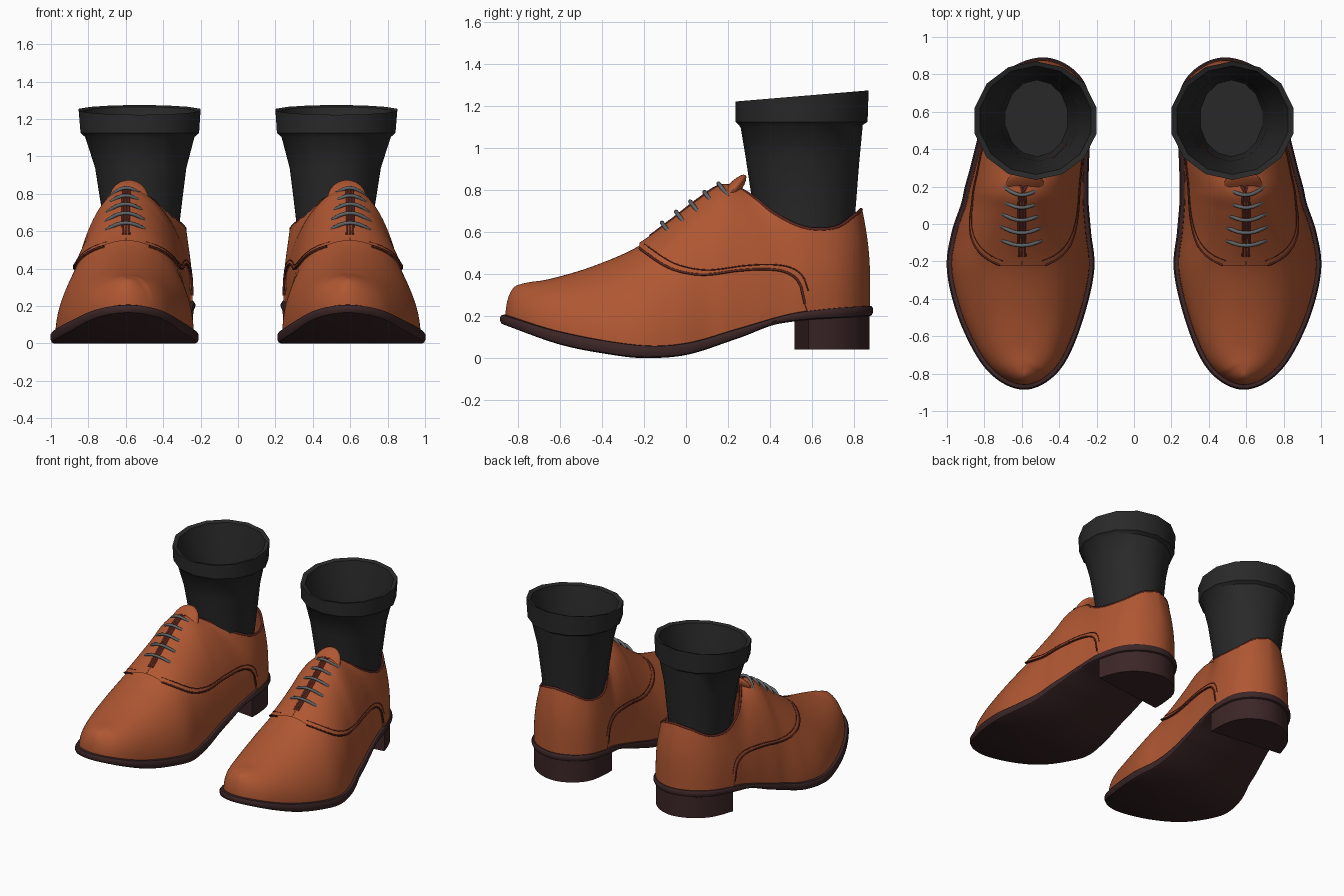
import bpy, bmesh, math
from mathutils import Vector

if "Cube" in bpy.data.objects:
    bpy.data.objects.remove(bpy.data.objects["Cube"])


def material(name, rgb):
    m = bpy.data.materials.new(name)
    m.diffuse_color = (*rgb, 1)
    m.use_nodes = True
    m.node_tree.nodes["Principled BSDF"].inputs["Base Color"].default_value = m.diffuse_color
    return m


LEATHER = material("tan leather", (0.43, 0.095, 0.032))
SOLE = material("dark brown sole", (0.045, 0.019, 0.02))
SOCK = material("black knit", (0.022, 0.022, 0.023))
LACE = material("grey lace", (0.12, 0.13, 0.135))
TRIM = material("dark red stitching", (0.10, 0.018, 0.012))


def finish(ob, mat, angle=40):
    """Colour, smooth and mirror a part of the +x shoe to make the pair."""
    ob.data.materials.clear()
    ob.data.materials.append(mat)
    bpy.ops.object.select_all(action='DESELECT')
    bpy.context.view_layer.objects.active = ob
    ob.select_set(True)
    bpy.ops.object.shade_smooth_by_angle(angle=math.radians(angle))
    ob.modifiers.new("pair", 'MIRROR')


def mesh_part(name, verts, faces, mat, fix=False, angle=40):
    me = bpy.data.meshes.new(name)
    me.from_pydata([tuple(v) for v in verts], [], faces)
    bm = bmesh.new()
    bm.from_mesh(me)
    bmesh.ops.remove_doubles(bm, verts=bm.verts, dist=0.0005)
    if fix:
        bmesh.ops.recalc_face_normals(bm, faces=bm.faces)
    bm.to_mesh(me)
    bm.free()
    ob = bpy.data.objects.new(name, me)
    bpy.context.collection.objects.link(ob)
    finish(ob, mat, angle)


def tubes(name, lines, radius, mat):
    cu = bpy.data.curves.new(name, 'CURVE')
    cu.dimensions, cu.bevel_depth, cu.bevel_resolution = '3D', radius, 2
    cu.use_fill_caps = True
    for pts in lines:
        sp = cu.splines.new('POLY')
        sp.points.add(len(pts) - 1)
        for p, q in zip(sp.points, pts):
            p.co = (*q, 1)
    ob = bpy.data.objects.new(name, cu)
    bpy.context.collection.objects.link(ob)
    bpy.ops.object.select_all(action='DESELECT')
    bpy.context.view_layer.objects.active = ob
    ob.select_set(True)
    bpy.ops.object.convert(target='MESH')
    finish(bpy.context.view_layer.objects.active, mat, 60)


def smooth(pts, x):
    """Smooth curve value through (x, value) points."""
    x = min(max(x, pts[0][0]), pts[-1][0])
    n = len(pts)
    k = max(i for i in range(n - 1) if pts[i][0] <= x)

    def slope(i):
        a, b = pts[max(i - 1, 0)], pts[min(i + 1, n - 1)]
        return (b[1] - a[1]) / (b[0] - a[0])
    (x0, a), (x1, b) = pts[k], pts[k + 1]
    h = x1 - x0
    t = (x - x0) / h
    return (a * (1 + 2 * t) * (1 - t) ** 2 + b * t * t * (3 - 2 * t)
            + h * slope(k) * t * (1 - t) ** 2 - h * slope(k + 1) * t * t * (1 - t))


# Side profiles along y: sole top, sole bottom, centre line and quarter seam
SOLE_TOP = [(-.89, .215), (-.6, .125), (-.22, .06), (0, .07), (.25, .14), (.5, .21), (.7, .237), (.89, .25)]
SOLE_LOW = [(-.89, .17), (-.6, .065), (-.35, .015), (-.2, 0), (0, .015), (.25, .095), (.45, .165), (.89, .2)]
CENTRE = [(-.9, .587), (0, .6), (.17, .595), (.3, .57), (.55, .515), (.9, .485)]
SEAM = [(-.24, .53), (-.1, .435), (0, .402), (.1, .395), (.25, .415), (.4, .42), (.5, .395), (.55, .33), (.572, .2)]

# Toe to heel: base y, inner x, outer x, top y, top z, opening half width, bulge handles
ROWS = [(-.86, .587, .587, -.79, .35, 0, .09, .6, 0), (-.815, .47, .71, -.74, .362, 0, .10, .65, 0),
        (-.70, .375, .815, -.64, .378, 0, .14, .65, 0), (-.48, .29, .92, -.45, .435, 0, .18, .6, 0),
        (-.24, .238, .975, -.24, .525, 0, .22, .6, 0), (-.05, .255, .95, -.07, .645, 0, .25, .6, 0),
        (.10, .268, .90, .06, .745, 0, .28, .62, 0), (.19, .27, .88, .165, .812, 0, .28, .62, 0),
        (.28, .268, .855, .25, .80, .045, .3, .6, .05), (.36, .265, .835, .33, .755, .11, .28, .6, .12),
        (.46, .26, .81, .43, .68, .18, .22, .55, .15), (.58, .255, .785, .57, .617, .22, .18, .6, .15),
        (.73, .28, .725, .71, .62, .19, .18, .8, .15), (.825, .365, .625, .80, .68, .1, .18, 1, .18),
        (.865, .487, .487, .828, .705, 0, .18, 1.1, .2)]
KEYS = [(r[2], r[0], *r[3:]) for r in ROWS] + [(r[1], r[0], *r[3:]) for r in ROWS[-2:0:-1]]
K = len(KEYS)
STEP, V = 8, 18
N = K * STEP


def key(u):
    i = math.floor(u)
    t = u - i
    p, q, r, s = (KEYS[(i + d) % K] for d in (-1, 0, 1, 2))
    return [b + .5 * t * (c - a + t * (2 * a - 5 * b + 4 * c - d + t * (3 * (b - c) + d - a)))
            for a, b, c, d in zip(p, q, r, s)]


def upper(u, v):
    """Point of the leather surface: u round the sole, v from sole to top."""
    ox, oy, ty, tz, half, up, f, g = key(u)
    side = 1 if u % K < K / 2 else -1
    o = Vector((ox, oy, smooth(SOLE_TOP, oy) - .01))
    t = Vector((smooth(CENTRE, ty) + side * max(half, 0), ty, tz))
    p1 = o + Vector((0, 0, up * (.92 if side > 0 else 1.15 if 1 < u % K < K - 1 else .92)))
    p2 = t + Vector((f * (ox - t.x), f * (oy - ty), -g))
    w = 1 - v
    return o * w ** 3 + p1 * (3 * w * w * v) + p2 * (3 * w * v * v) + t * v ** 3


def raised(u, v, d):
    e = .02
    a = min(max(v, e), 1 - e)
    du = upper(u + e, a) - upper(u - e, a)
    dv = upper(u, a + e) - upper(u, a - e)
    return upper(u, v) + du.cross(dv).normalized() * d


def crossing(u, shift=0):
    """v at which the seam crosses column u, or None in front of it."""
    def above(v):
        p = upper(u, v)
        y = p.y - shift
        return y >= -.24 and (y > .572 or p.z - shift > smooth(SEAM, y))
    if not above(1):
        return None
    if above(0):
        return 0
    lo, hi = 0, 1
    for _ in range(16):
        mid = (lo + hi) / 2
        lo, hi = (lo, mid) if above(mid) else (mid, hi)
    return hi


def grid(cols, wrap):
    m, n = len(cols[0]), len(cols)
    faces = []
    for i in range(n if wrap else n - 1):
        k = (i + 1) % n
        faces += [(i * m + j, k * m + j, k * m + j + 1, i * m + j + 1) for j in range(m - 1)]
    return [p for c in cols for p in c], faces


US = [i / STEP for i in range(N)]

# Vamp: the main leather body
mesh_part("shoe_upper", *grid([[upper(u, j / V) for j in range(V + 1)] for u in US], True), LEATHER)

# Quarter: the raised rear panel above the seam
cut = [(u, crossing(u)) for u in US]
cut = [(u, v) for u, v in cut if v is not None]
mesh_part("quarter_panel", *grid([[upper(u, v)] + [raised(u, v + (1 - v) * j / V, .012) for j in range(V + 1)]
                                  for u, v in cut], False), LEATHER, angle=50)

# Seam piping, second stitch row and collar edge
lines = {}
for shift in (0, .022):
    row = [(u, crossing(u, shift)) for u in US]
    lines[shift] = [[raised(u, v, .011) for u, v in row if v and (u < K / 2) == outer] for outer in (True, False)]
tubes("seam_piping", lines[0], .006, TRIM)
tubes("seam_stitching", lines[.022], .0035, TRIM)
tubes("collar_edge", [[raised(u, 1, .006) for u in US if 7 <= u <= K - 7]], .009, TRIM)

# Sole: outline offset outwards, closed across the bottom
def outline(u, d, z):
    a, b = key(u - .02), key(u + .02)
    t = Vector((b[0] - a[0], b[1] - a[1])).normalized()
    x, y = key(u)[:2]
    return Vector((x + t.y * d, y - t.x * d, z(y)))


def top(y):
    return smooth(SOLE_TOP, y)


def low(y):
    return smooth(SOLE_LOW, y)


RINGS = [(.008, low), (.02, lambda y: low(y) + .006), (.026, lambda y: low(y) + .02),
         (.026, lambda y: top(y) - .012), (.018, top), (-.03, lambda y: top(y) + .004)]
verts, faces = grid([[outline(u, d, z) for d, z in RINGS] for u in US], True)
M = len(RINGS)
for i in range(N // 2):
    quad = [i, i + 1, N - i - 1, (N - i) % N]
    for j in (0, M - 1):
        faces.append(tuple(dict.fromkeys(q * M + j for q in quad)))
mesh_part("sole", verts, faces, SOLE, fix=True)

# Heel block with a slanted front
ring = [outline(u, .01, low) for u in US]
ring = [p for p in ring if p.y > .51 + .06 * (p.x - .25) / .55]
n = len(ring)
verts = [(p.x, p.y, .04) for p in ring] + [(p.x, p.y, p.z + .012) for p in ring]
faces = [(i, (i + 1) % n, n + (i + 1) % n, n + i) for i in range(n)]
mesh_part("heel_block", verts, faces + [tuple(range(n)), tuple(range(n, 2 * n))], SOLE, fix=True)

# Sock: hollow cuffed tube; front y, front z, back y, back z, inner x, outer x
SOCK_RINGS = [(.34, .45, .785, .45, .33, .71), (.315, .75, .807, .70, .298, .735), (.285, .95, .825, .93, .27, .77),
              (.26, 1.10, .842, 1.11, .225, .825), (.236, 1.125, .865, 1.125, .20, .85),
              (.236, 1.222, .87, 1.275, .192, .86), (.265, 1.215, .845, 1.265, .222, .83),
              (.29, 1.08, .82, 1.09, .255, .795), (.31, .9, .80, .9, .30, .75),
              (.335, .7, .785, .68, .32, .715), (.36, .35, .77, .35, .35, .69)]
SIDES = 14
cols = []
for i in range(SIDES):
    a = 2 * math.pi * i / SIDES
    s, c = math.sin(a), -math.cos(a)
    cols.append([Vector(((xi + xo) / 2 + s * (xo - xi) / 2, (yf + yb) / 2 + c * (yb - yf) / 2,
                         (zf + zb) / 2 + c * (zb - zf) / 2)) for yf, zf, yb, zb, xi, xo in SOCK_RINGS])
verts, faces = grid(cols, True)
m = len(SOCK_RINGS)
mesh_part("sock", verts, faces + [tuple(i * m + m - 1 for i in range(SIDES))], SOCK)

# Tongue peeking out above the laces
bpy.ops.mesh.primitive_uv_sphere_add(segments=24, ring_count=12, location=(.583, .2, .772),
                                     rotation=(math.radians(-40), 0, 0))
tongue = bpy.context.object
tongue.name = "tongue"
tongue.scale = (.105, .035, .13)
bpy.ops.object.transform_apply(location=True, rotation=True, scale=True)
finish(tongue, LEATHER)

# Lacing slit along the ridge and its two stitch lines
ridge = [upper(4.4 + 2.6 * i / 20, 1) for i in range(21)]
tubes("lacing_slit", [[p + Vector((dx, -.005, .008)) for p in ridge] for dx in (-.016, 0, .016)], .007, TRIM)

# Five laces arching over the ridge
laces = []
for i in range(5):
    t = i / 4
    y, z, h = -.115 + .27 * t, .645 + .187 * t - .03 * t * (t - 1), .135 - .035 * t
    laces.append([(smooth(CENTRE, y) + h * a / 6, y + .048 * (a / 6) ** 2, z - .064 * (a / 6) ** 2)
                  for a in range(-6, 7)])
tubes("laces", laces, .01, LACE)
